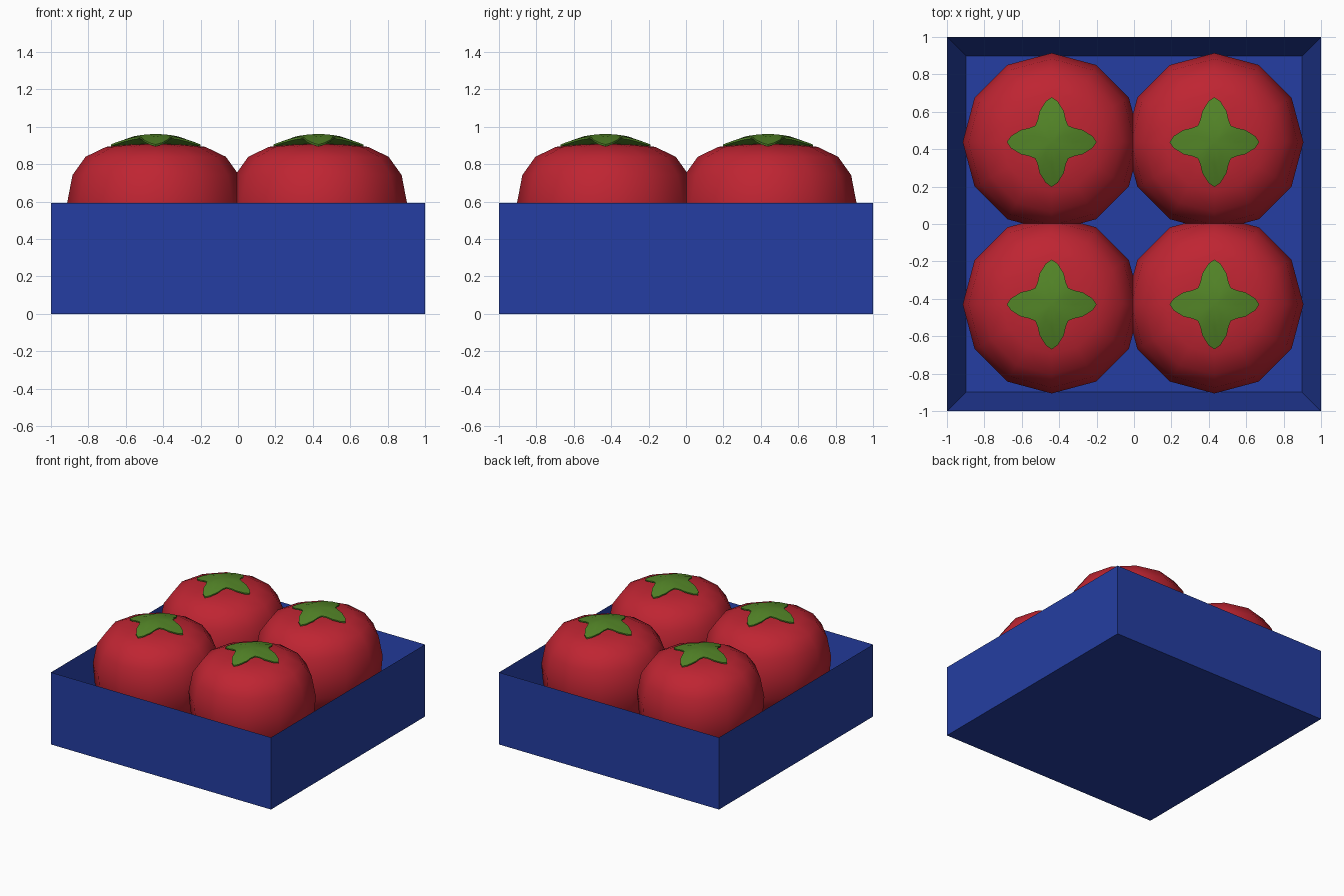
import bpy, bmesh, math

if "Cube" in bpy.data.objects:
    bpy.data.objects.remove(bpy.data.objects["Cube"])


def material(name, rgb):
    m = bpy.data.materials.new(name)
    m.diffuse_color = (*rgb, 1.0)
    m.use_nodes = True
    m.node_tree.nodes["Principled BSDF"].inputs["Base Color"].default_value = m.diffuse_color
    return m


BLUE = material("blue", (0.018, 0.048, 0.36))
RED = material("red", (0.52, 0.018, 0.032))
GREEN = material("leaf green", (0.085, 0.23, 0.02))


def finish(bm, name, mat, loc=(0, 0, 0), smooth=False):
    bmesh.ops.recalc_face_normals(bm, faces=bm.faces)
    for f in bm.faces:
        f.smooth = smooth
    me = bpy.data.meshes.new(name)
    bm.to_mesh(me)
    bm.free()
    me.materials.append(mat)
    ob = bpy.data.objects.new(name, me)
    ob.location = loc
    bpy.context.collection.objects.link(ob)
    return ob


# Open crate: inset the top and push it down to make the cavity
def crate(height=0.592, wall=0.143, floor=0.14):
    bm = bmesh.new()
    bmesh.ops.create_cube(bm, size=1)
    for v in bm.verts:
        v.co = (v.co.x * 2, v.co.y * 2, (v.co.z + 0.5) * height)
    bm.normal_update()
    top = max(bm.faces, key=lambda f: f.calc_center_median().z)
    bmesh.ops.inset_region(bm, faces=[top], thickness=wall)
    for v in top.verts:
        v.co.z = floor
    finish(bm, "crate", BLUE)


# Tomato: twelve-sided lathed profile of (radius, height)
PROFILE = [(0.14, 0.905), (0.265, 0.893), (0.375, 0.84), (0.445, 0.742),
           (0.476, 0.58), (0.462, 0.42), (0.40, 0.29), (0.29, 0.2), (0.15, 0.16)]


def tomato(name, x, y, n=12):
    bm = bmesh.new()
    rings = [[bm.verts.new((r * math.cos(2 * math.pi * i / n),
                            r * math.sin(2 * math.pi * i / n), z))
              for i in range(n)] for r, z in PROFILE]
    for a, b in zip(rings, rings[1:]):
        for i in range(n):
            j = (i + 1) % n
            bm.faces.new((a[i], b[i], b[j], a[j]))
    for ring, z in ((rings[0], 0.91), (rings[-1], 0.15)):
        c = bm.verts.new((0, 0, z))
        for i in range(n):
            bm.faces.new((c, ring[i], ring[(i + 1) % n]))
    finish(bm, name, RED, (x, y, 0), True)


# Leaf crown: domed four-armed star, one half arm mirrored and turned
HALF_ARM = [(0.24, 0.0), (0.218, 0.032), (0.165, 0.065), (0.12, 0.075), (0.088, 0.088)]


def crown(name, x, y):
    arm = [(a, -b) for a, b in HALF_ARM[:0:-1]] + HALF_ARM[:-1]
    outline = []
    for k in range(4):
        c, s = round(math.cos(k * math.pi / 2)), round(math.sin(k * math.pi / 2))
        outline += [(c * a - s * b, s * a + c * b) for a, b in arm]

    def dome(r):
        return 0.963 - 1.0 * r * r

    bm = bmesh.new()
    layers = []
    for scale, drop in ((0.5, 0), (1, 0), (1, 0.01)):
        layers.append([bm.verts.new((a * scale, b * scale,
                                     dome(math.hypot(a, b) * scale) - drop))
                       for a, b in outline])
    n = len(outline)
    for a, b in zip(layers, layers[1:]):
        for i in range(n):
            j = (i + 1) % n
            bm.faces.new((a[i], b[i], b[j], a[j]))
    for ring, z in ((layers[0], 0.963), (layers[-1], 0.9)):
        c = bm.verts.new((0, 0, z))
        for i in range(n):
            bm.faces.new((c, ring[i], ring[(i + 1) % n]))
    ob = finish(bm, name, GREEN, (x, y, 0), True)
    bpy.ops.object.select_all(action='DESELECT')
    ob.select_set(True)
    bpy.context.view_layer.objects.active = ob
    bpy.ops.object.shade_smooth_by_angle(angle=math.radians(40))


crate()
for row, y in (("back", 0.438), ("front", -0.43)):
    for side, x in (("left", -0.44), ("right", 0.43)):
        tomato(f"{row}_{side}_tomato", x, y)
        crown(f"{row}_{side}_leaf_crown", x, y)
